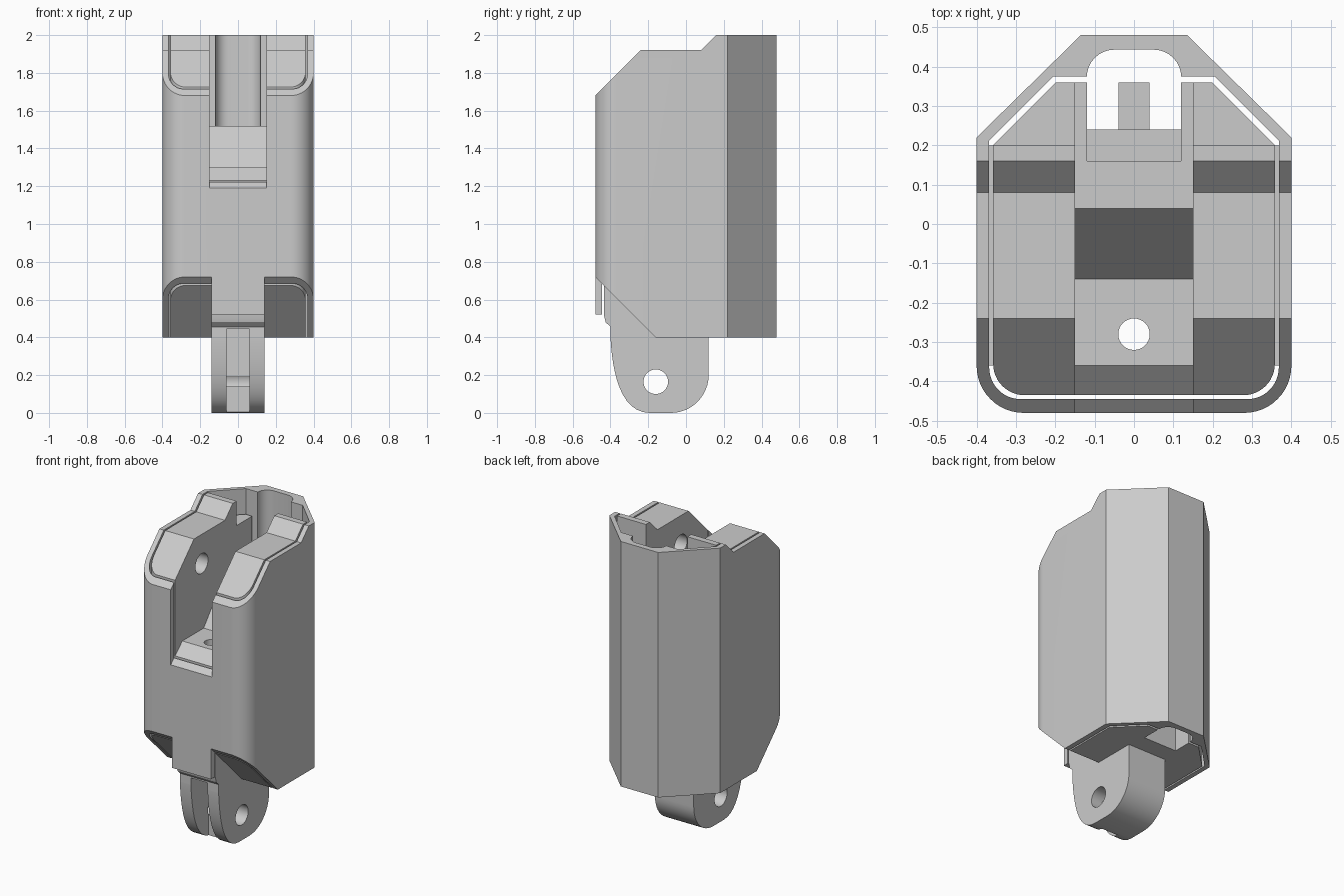
import bpy, bmesh, math
from mathutils import Vector

cube = bpy.data.objects.get("Cube")
if cube:
    bpy.data.objects.remove(cube, do_unlink=True)

grey = bpy.data.materials.new("plain_grey")
grey.use_nodes = True
colour = (0.6, 0.6, 0.6, 1)
grey.diffuse_color = colour
grey.node_tree.nodes["Principled BSDF"].inputs["Base Color"].default_value = colour


def prism(name, outline, low, high, axis="z"):
    """Extrude an outline: (x, y) along z, or (y, z) along x."""
    def place(p, t):
        return (p[0], p[1], t) if axis == "z" else (t, p[0], p[1])
    bm = bmesh.new()
    bottom = [bm.verts.new(place(p, low)) for p in outline]
    top = [bm.verts.new(place(p, high)) for p in outline]
    bm.faces.new(bottom)
    bm.faces.new(top)
    for i in range(len(outline)):
        j = (i + 1) % len(outline)
        bm.faces.new((bottom[i], bottom[j], top[j], top[i]))
    bmesh.ops.recalc_face_normals(bm, faces=bm.faces)
    mesh = bpy.data.meshes.new(name)
    bm.to_mesh(mesh)
    bm.free()
    mesh.materials.append(grey)
    obj = bpy.data.objects.new(name, mesh)
    bpy.context.collection.objects.link(obj)
    return obj


def box(x0, x1, y0, y1):
    return [(x0, y0), (x1, y0), (x1, y1), (x0, y1)]


def arc(cx, cy, r, start, end, steps=12):
    return [(cx + r * math.cos(math.radians(start + (end - start) * i / steps)),
             cy + r * math.sin(math.radians(start + (end - start) * i / steps)))
            for i in range(steps + 1)]


def circle(cx, cy, r, steps=32):
    return arc(cx, cy, r, 0, 360, steps)[:-1]


def bezier(a, b, c, d, steps=12):
    a, b, c, d = map(Vector, (a, b, c, d))
    result = []
    for i in range(steps + 1):
        t = i / steps
        p = a*(1-t)**3 + 3*b*t*(1-t)**2 + 3*c*t*t*(1-t) + d*t**3
        result.append((p.x, p.y))
    return result


def symmetric(half):
    """Mirror the +x half of an outline across x = 0."""
    return half + [(-x, y) for x, y in reversed(half)]


def cut(target, outline, low, high, axis="z"):
    cutter = prism("cutter", outline, low, high, axis)
    cutter.hide_render = True
    mod = target.modifiers.new("cut", "BOOLEAN")
    mod.operation = "DIFFERENCE"
    mod.solver = "EXACT"
    mod.object = cutter
    bpy.ops.object.select_all(action="DESELECT")
    bpy.context.view_layer.objects.active = target
    target.select_set(True)
    bpy.ops.object.modifier_apply(modifier=mod.name)
    bpy.data.objects.remove(cutter, do_unlink=True)


# Footprints of the casing, its cavity and the core
casing_outline = symmetric(arc(0.28, -0.36, 0.12, -90, 0) + [(0.4, 0.22), (0.135, 0.48)])
cavity_outline = symmetric(arc(0.288, -0.365, 0.08, -90, 0)
                           + [(0.368, 0.212), (0.205, 0.375), (0.12, 0.375)]
                           + arc(0.05, 0.373, 0.07, 0, 90, 8))
core_outline = symmetric(arc(0.278, -0.355, 0.08, -90, 0) + [(0.358, 0.2), (0.198, 0.36)])

casing = prism("casing", casing_outline, 0.4, 2)
cut(casing, cavity_outline, 0.3, 2.1)
core = prism("core", core_outline, 0.4, 2)

# Sloped top, fork channel and undercut corners, shared by casing and core
top_profile = [(-0.6, 1.56), (-0.24, 1.92), (0.08, 1.92), (0.2, 2.04), (0.2, 2.2), (-0.6, 2.2)]
channel_profile = [(-0.6, 1.08), (-0.36, 1.3), (-0.14, 1.3), (0.04, 1.52),
                   (0.37, 1.52), (0.37, 2.2), (-0.6, 2.2)]
wedge = [(-0.06, 0.3), (-0.6, 0.84), (-0.6, 0.3)]
for part in (casing, core):
    cut(part, top_profile, -0.6, 0.6, "x")
    cut(part, channel_profile, -0.15, 0.15, "x")
    for low, high in ((-0.6, -0.14), (0.14, 0.6)):
        cut(part, wedge, low, high, "x")

# Front tab of the casing ends above the bottom
cut(casing, box(-0.6, -0.4, 0.3, 0.52), -0.145, 0.145, "x")

# Core: stepped rear, rear duct, rounded lower lip, screw hole
cut(core, box(0.2, 0.5, 1.84, 2.2), -0.6, 0.6, "x")
cut(core, box(-0.12, 0.12, 0.24, 0.5), 0.3, 1.9)
cut(core, box(-0.12, 0.12, 0.16, 0.26), 1.4, 1.6)
cut(core, [(-0.6, 0.3), (-0.6, 0.52), (-0.435, 0.52), (-0.425, 0.48),
           (-0.4, 0.455), (-0.4, 0.3)], -0.2, 0.2, "x")
cut(core, circle(0, -0.28, 0.04), 0.3, 1.6)

# Blind pin holes in the fork cheeks
cut(core, circle(-0.16, 1.73, 0.065), -0.25, 0.25, "x")

# Hinge knuckle under the core
knuckle_outline = ([(0.12, 0.41), (-0.4, 0.47)]
                   + bezier((-0.4, 0.4), (-0.39, 0.22), (-0.35, 0), (-0.19, 0))
                   + bezier((-0.08, 0), (0.03, 0), (0.12, 0.09), (0.12, 0.2)))
knuckle = prism("hinge_knuckle", knuckle_outline, -0.14, 0.14, "x")
cut(knuckle, circle(-0.16, 0.165, 0.065), -0.3, 0.3, "x")
for part in (knuckle, core):
    cut(part, box(-0.06, 0.06, -0.6, -0.22), -0.1, 0.445)
cut(knuckle, circle(0, -0.28, 0.04), 0.3, 0.6)

# Rear guide tab in the duct, and side webs joining core to casing
guide = prism("guide_tab", box(-0.04, 0.04, 0.23, 0.36), 0.7, 1.3)
webs = [prism(name, box(x - 0.006, x + 0.006, -0.36, 0.2), 0.75, 1.5)
        for name, x in (("left_web", 0.363), ("right_web", -0.363))]

# Smooth the rounded surfaces, keep edges crisp
bpy.ops.object.select_all(action="DESELECT")
for part in [casing, core, knuckle, guide] + webs:
    part.select_set(True)
bpy.context.view_layer.objects.active = casing
bpy.ops.object.shade_smooth_by_angle(angle=math.radians(25))
